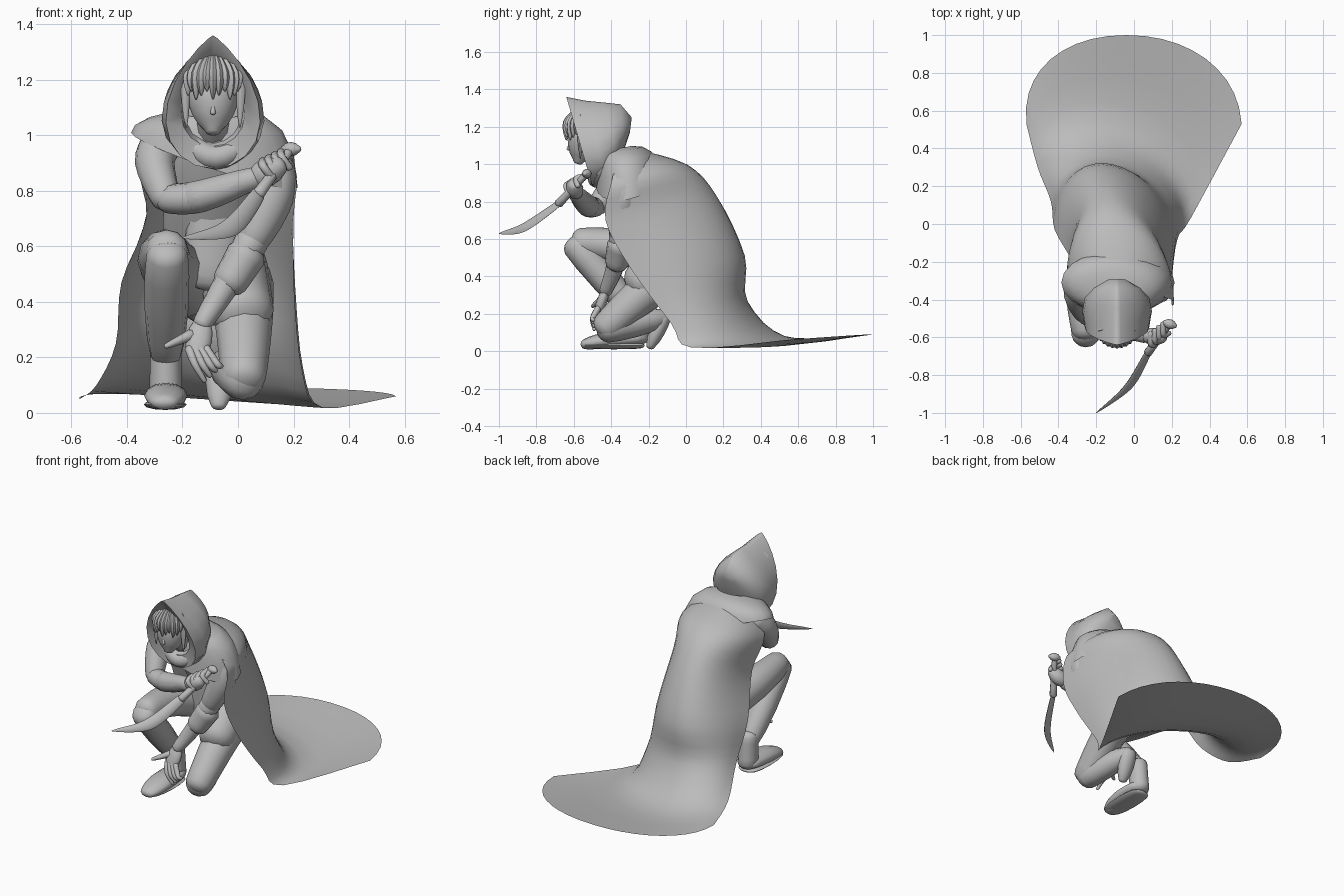
import bpy, bmesh
from math import sin, cos, pi, radians, copysign
from mathutils import Vector

cube = bpy.data.objects.get("Cube")
if cube:
    bpy.data.objects.remove(cube, do_unlink=True)

grey = bpy.data.materials.new("plain grey")
grey.use_nodes = True
grey.diffuse_color = (.5, .5, .5, 1)
grey.node_tree.nodes["Principled BSDF"].inputs["Base Color"].default_value = grey.diffuse_color


def loft(name, rings, closed=True, caps=True):
    """Skin a list of point rings into one smooth-shaded object."""
    bm = bmesh.new()
    rows = [[bm.verts.new(point) for point in ring] for ring in rings]
    count = len(rows[0])
    for upper, lower in zip(rows, rows[1:]):
        for i in range(count if closed else count - 1):
            j = (i + 1) % count
            bm.faces.new((upper[i], upper[j], lower[j], lower[i]))
    if caps:
        bm.faces.new(rows[0])
        bm.faces.new(rows[-1])
    bmesh.ops.recalc_face_normals(bm, faces=bm.faces)
    mesh = bpy.data.meshes.new(name)
    bm.to_mesh(mesh)
    bm.free()
    mesh.materials.append(grey)
    part = bpy.data.objects.new(name, mesh)
    bpy.context.collection.objects.link(part)
    bpy.ops.object.select_all(action="DESELECT")
    part.select_set(True)
    bpy.context.view_layer.objects.active = part
    bpy.ops.object.shade_smooth_by_angle(angle=radians(60))


def smooth_path(points, steps=4):
    """Catmull-Rom curve through the points."""
    points = [Vector(p) for p in points]
    padded = [points[0]] + points + [points[-1]]
    path = []
    for a, b, c, d in zip(padded, padded[1:], padded[2:], padded[3:]):
        for k in range(steps):
            t = k / steps
            path.append(b + (c - a) * t / 2 + (a - b * 2.5 + c * 2 - d / 2) * t ** 2
                        + (b * 3 - a - c * 3 + d) * t ** 3 / 2)
    return path + [points[-1]]


def tube(name, joints, start, end, swell=0, flat=1, sides=12, side_axis=(1, 0, 0)):
    """Round-ended limb; its radius runs from start to end and swells between."""
    path = smooth_path(joints)
    last = len(path) - 1
    radii = [start + (end - start) * i / last + swell * sin(pi * i / last) for i in range(last + 1)]
    outward_head = (path[0] - path[1]).normalized() * start
    outward_tail = (path[-1] - path[-2]).normalized() * end
    domes = [(.3, .85), (.5, .6), (.6, .2)]
    path = ([path[0] + outward_head * d for d, r in reversed(domes)] + path
            + [path[-1] + outward_tail * d for d, r in domes])
    radii = [start * r for d, r in reversed(domes)] + radii + [end * r for d, r in domes]
    across, rings = Vector(side_axis), []
    for i, (centre, radius) in enumerate(zip(path, radii)):
        along = (path[min(i + 1, len(path) - 1)] - path[max(i - 1, 0)]).normalized()
        across = (across - along * across.dot(along)).normalized()
        other = along.cross(across) * flat
        turns = [2 * pi * k / sides for k in range(sides)]
        rings.append([centre + (across * cos(a) + other * sin(a)) * radius for a in turns])
    loft(name, rings)


# Cloak: arcs swept from its right edge, around the back, to its left edge
right_edge = [(-.2, -.36, 1.05), (-.35, -.3, .9), (-.33, -.2, .7), (-.42, -.03, .47),
              (-.44, .12, .25), (-.51, .3, .1), (-.57, .53, .05)]
spine = [(-.09, -.27, 1.08), (-.08, 0, 1), (-.07, .15, .83), (-.06, .29, .51),
         (-.06, .31, .25), (-.05, .52, .05), (-.04, 1, .09)]
left_edge = [(.03, -.36, 1.05), (.2, -.4, .9), (.2, -.43, .7), (.2, -.3, .45),
             (.23, -.08, .15), (.3, .03, .02), (.57, .53, .06)]
cloak = []
for right, back, left in zip(*map(smooth_path, (right_edge, spine, left_edge))):
    middle = (right + left) / 2
    arc = [pi * (k / 20 - .5) for k in range(21)]
    cloak.append([middle + (left - right) / 2 * copysign(abs(sin(a)) ** .95, a)
                  + (back - middle) * max(cos(a), 0) ** .9 for a in arc])
loft("cloak", cloak, closed=False, caps=False)

# Shoulder mantle: rings that spread from the neck and droop to the left
mantle = []
for step in range(5):
    t = step / 4
    spread = sin(t * pi / 2)
    ring = []
    for k in range(20):
        a = pi * k / 10
        x = (.11 + .19 * spread) * cos(a)
        y = (.09 + .08 * spread) * sin(a)
        ring.append((x - .085, y - .38 + .07 * spread, 1.08 - .17 * t ** 2 - .33 * t ** 2 * x + y * .2))
    mantle.append(ring)
loft("shoulder_mantle", mantle, caps=False)

# Hood: pointed rings from the lining, around the rim, to the back of the head
hood = []
for width, top, bottom, top_y, bottom_y in (
        (.1, 1.25, 1, -.44, -.42), (.115, 1.29, .96, -.6, -.5), (.17, 1.36, .88, -.64, -.5),
        (.185, 1.34, .9, -.54, -.42), (.17, 1.33, 1, -.44, -.36),
        (.12, 1.32, 1.08, -.35, -.33), (.05, 1.25, 1.17, -.29, -.3)):
    ring = []
    for k in range(20):
        a = pi * k / 10
        drop = (1 - cos(a)) / 2
        ring.append((width * sin(a) * sin(a / 2) ** .7 / .82 - .09,
                     top_y + (bottom_y - top_y) * drop, top + (bottom - top) * drop))
    hood.append(ring)
loft("hood", hood)
tube("neck_scarf", [(-.25, -.36, 1.04), (-.18, -.45, .97), (-.08, -.48, .92),
                    (.02, -.45, .97), (.08, -.36, 1.04)], .03, .03, .015)

# Head, face and hair
tube("head", [(-.09, -.575, 1.02), (-.09, -.54, 1.14), (-.09, -.52, 1.25)], .032, .04, .057, sides=16)
tube("nose", [(-.09, -.61, 1.14), (-.09, -.63, 1.08)], .006, .01, sides=6)
tube("neck", [(-.09, -.36, .95), (-.09, -.53, 1.1)], .07, .05)
for i in range(-6, 7):
    a = i * .22
    outward = Vector((sin(a), -cos(a), 0))
    tip = 1.03 if abs(i) == 6 else 1.13 + .015 * (i % 3)
    lock = [Vector((-.09, -.54, z)) + outward * r for r, z in ((.03, 1.28), (.095, 1.22), (.1, tip))]
    tube("hair_lock", lock, .025, .003, .01, flat=.9, sides=6, side_axis=outward)

# Torso and tunic
tube("torso", [(-.09, .06, .4), (-.09, -.1, .7), (-.08, -.33, 1)], .13, .11, .06, flat=.8, sides=16)
tube("tunic_skirt", [(-.03, .02, .52), (.02, -.25, .36)], .14, .11)
tube("tunic_front", [(-.08, -.22, .74), (-.1, -.2, .5)], .1, .1, flat=.5)

# Raised right leg
knee, ankle = (-.255, -.59, .57), (-.26, -.26, .19)
tube("right_thigh", [(-.18, 0, .47), (-.26, -.3, .55), (-.255, -.57, .585)], .13, .075)
tube("right_shin", [knee, ankle], .075, .052, .016)
tube("right_ankle", [(-.26, -.27, .24), (-.26, -.26, .07)], .055, .06, flat=1.1)
tube("right_boot", [(-.26, -.26, .07), (-.26, -.42, .06), (-.265, -.53, .04)], .07, .055, .015, flat=.55)
tube("right_sole", [(-.26, -.26, .03), (-.265, -.52, .03)], .065, .06, .015, flat=.25)

# Kneeling left leg
knee, ankle = (.02, -.43, .125), (-.06, -.12, .18)
tube("left_thigh", [(0, .02, .46), (.02, -.2, .33), knee], .13, .08)
tube("left_shin", [knee, ankle], .08, .045, .015)
tube("left_boot", [ankle, (-.07, -.19, .03)], .05, .03, .012, flat=.8)

# Right arm, folded across the chest
elbow, wrist = (-.26, -.48, .77), (.06, -.59, .845)
tube("right_upper_arm", [(-.27, -.32, .98), (-.3, -.38, .9), elbow], .075, .052, .008)
tube("right_forearm", [elbow, (-.13, -.53, .78), wrist], .05, .036, .014)
tube("right_cuff", [(-.16, -.52, .775), wrist], .06, .042)
tube("right_hand", [wrist, (.15, -.6, .89)], .036, .036, .016, flat=.9)
for i in range(4):
    shift = Vector((1, .8, .5)) * i * .022
    curl = [(.09, -.58, .905), (.09, -.64, .89), (.12, -.63, .85)]
    tube("right_finger", [shift + Vector(p) for p in curl], .017, .014, sides=8)

# Left arm, reaching down past the knee
elbow, wrist = (.05, -.35, .62), (-.13, -.43, .32)
tube("left_upper_arm", [(.12, -.32, .95), (.13, -.34, .8), elbow], .06, .06, .018)
tube("left_forearm", [elbow, (-.05, -.38, .45), wrist], .062, .034)
tube("left_cuff", [(.03, -.35, .57), (-.03, -.37, .47)], .073, .064)
tube("left_hand", [wrist, (-.15, -.47, .21)], .034, .036, .012, flat=.6)
tube("left_thumb", [(-.17, -.45, .28), (-.26, -.5, .24)], .022, .009, sides=8)
for i in range(4):
    knuckle = Vector((-.175 + i * .02, -.47, .23))
    bend = knuckle + Vector((.02 + i * .007, -.03, -.055))
    tip = bend + Vector((.035 - i * .007, .01, -.06 + i * .018))
    tube("left_finger", [knuckle, bend, tip], .018, .009, sides=8)

# Curved dagger
pommel, guard = Vector((.19, -.53, .95)), Vector((.075, -.68, .79))
crossways = Vector((.03, -.01, 0))
tube("dagger_grip", [pommel, guard], .016, .024, sides=8)
tube("dagger_pommel", [pommel - crossways, pommel + crossways], .012, .012, .014, sides=8)
tube("dagger_blade", [guard, (0, -.82, .69), (-.07, -.9, .65), (-.2, -1, .63)], .026, .002, .02,
     flat=.35, sides=8, side_axis=(.4, -.3, -.8))
